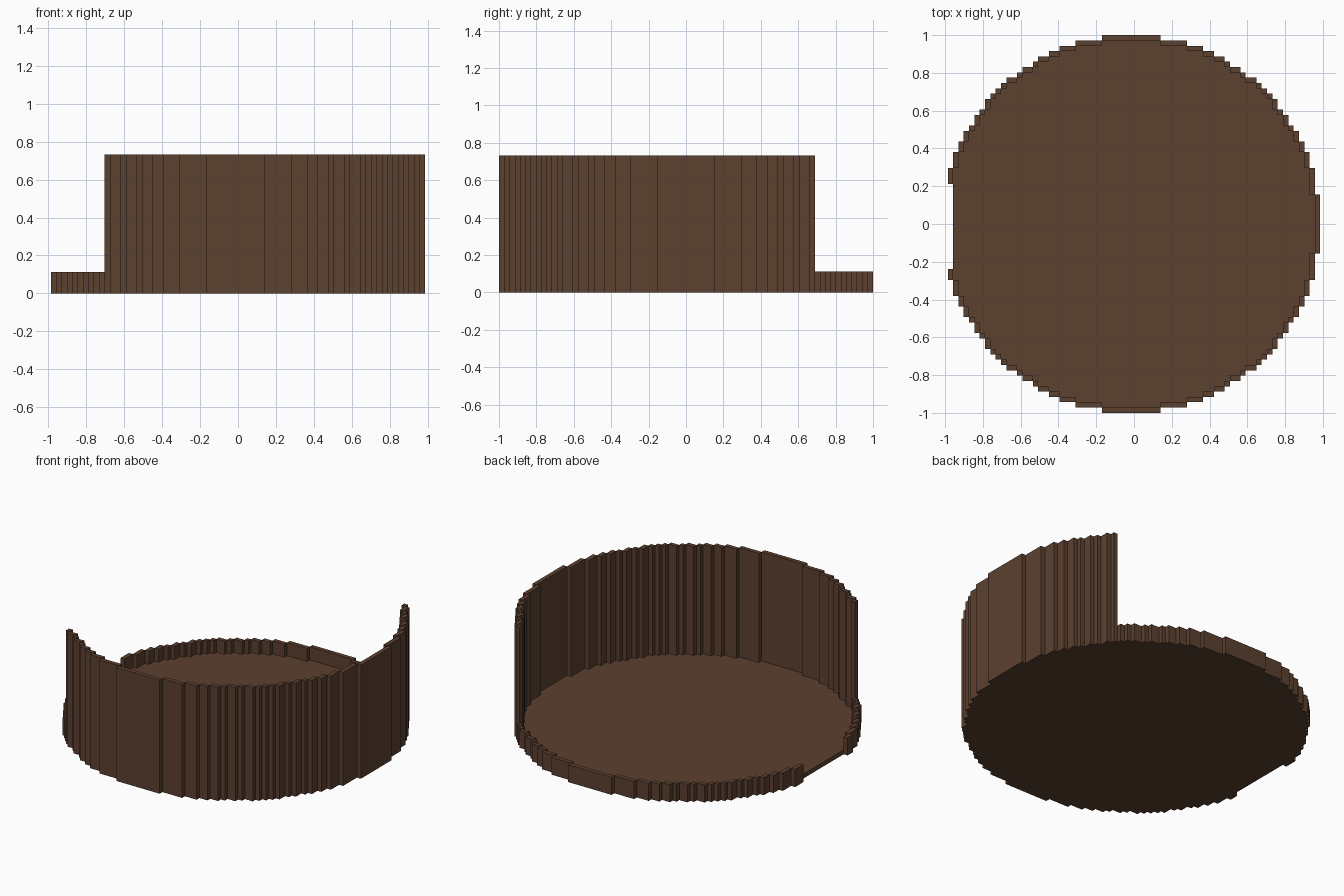
import bpy
import bmesh

if "Cube" in bpy.data.objects:
    bpy.data.objects.remove(bpy.data.objects["Cube"])

RADIUS = 35                    # in blocks, around the middle block
UNIT = 2 / (2 * RADIUS + 1)    # block size
FLOOR, RIM, WALL = 1, 4, 26    # heights in blocks
SIDES = [(1, 0), (0, 1), (-1, 0), (0, -1)]

brown = bpy.data.materials.new("dark brown")
brown.use_nodes = True
colour = (0.107, 0.052, 0.030, 1)
brown.diffuse_color = colour
brown.node_tree.nodes["Principled BSDF"].inputs["Base Color"].default_value = colour


def build_part(name, cells, height):
    """Extrude a set of grid cells into one blocky solid."""
    bm = bmesh.new()

    def face(points):
        bm.faces.new([bm.verts.new(((x - 0.5) * UNIT, y * UNIT, z * UNIT))
                      for x, y, z in points])

    for i, j in sorted(cells):
        corners = [(i + 0.5, j - 0.5), (i + 0.5, j + 0.5),
                   (i - 0.5, j + 0.5), (i - 0.5, j - 0.5)]
        face([(x, y, height) for x, y in corners])
        face([(x, y, 0) for x, y in reversed(corners)])
        for k, (di, dj) in enumerate(SIDES):
            if (i + di, j + dj) not in cells:
                a, b = corners[k], corners[(k + 1) % 4]
                face([(*a, 0), (*b, 0), (*b, height), (*a, height)])
    bmesh.ops.remove_doubles(bm, verts=bm.verts, dist=UNIT / 100)
    # Merge coplanar squares into clean flat faces
    bmesh.ops.dissolve_limit(bm, angle_limit=0.01, verts=bm.verts, edges=bm.edges)
    mesh = bpy.data.meshes.new(name)
    bm.to_mesh(mesh)
    bm.free()
    mesh.materials.append(brown)
    bpy.context.collection.objects.link(bpy.data.objects.new(name, mesh))


# Blocky disc and its one-block outline
span = range(-RADIUS, RADIUS + 1)
disc = {(i, j) for i in span for j in span
        if i * i + j * j <= (RADIUS + 0.5) ** 2}
outline = {(i, j) for i, j in disc
           if any((i + di, j + dj) not in disc for di, dj in SIDES)}

# Doorway notch cut out of the -x side
notch = {(i, j) for i, j in disc if i <= 1 - RADIUS and -8 <= j <= 7}

# Tall wall on one diagonal half, low rim on the other
tall = {(i, j) for i, j in outline - notch if i > j}
build_part("floor", disc - outline - notch, FLOOR)
build_part("tall_wall", tall, WALL)
build_part("low_rim", outline - notch - tall, RIM)
